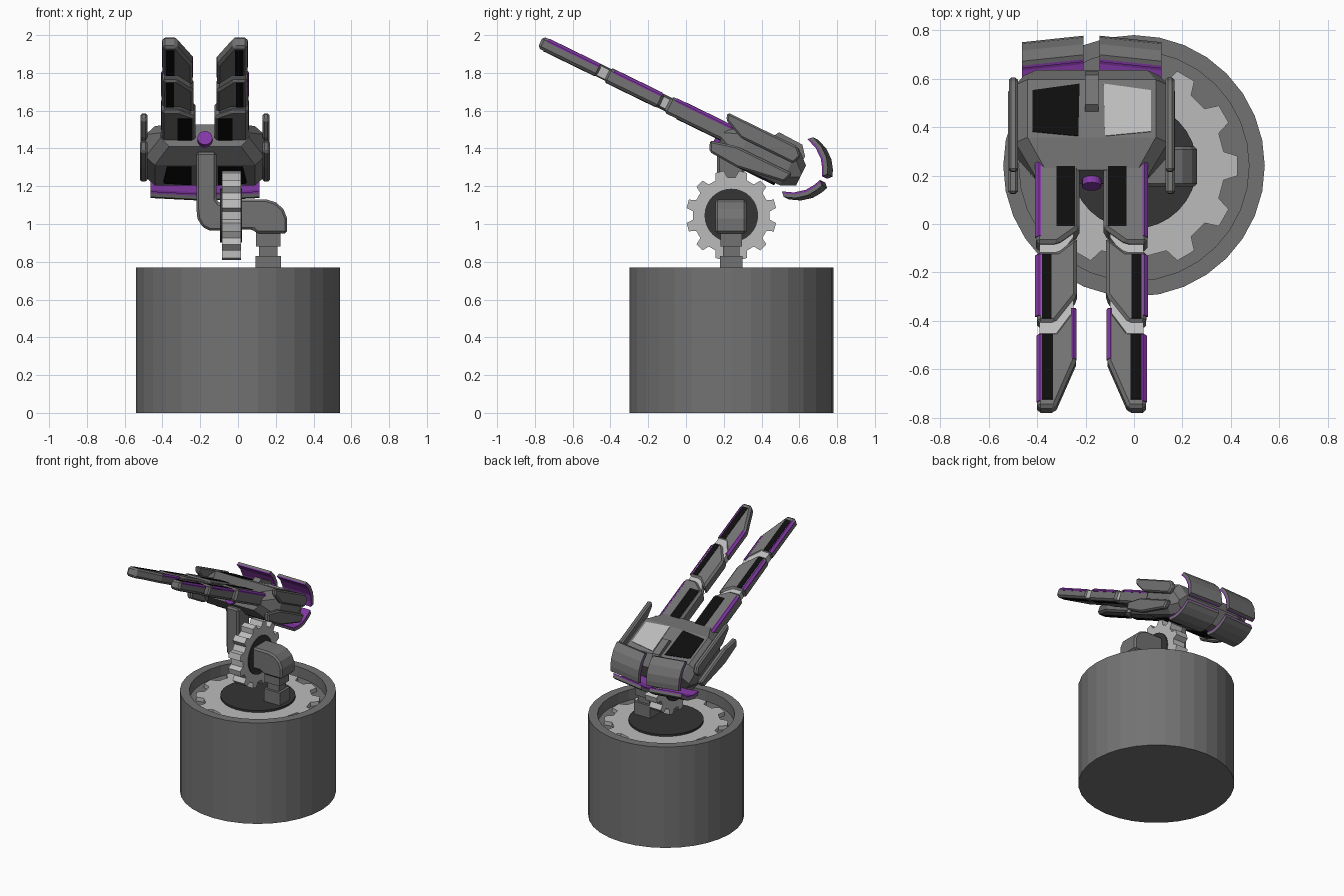
import bpy, bmesh
from math import sin, cos, pi, radians
from mathutils import Matrix

if "Cube" in bpy.data.objects:
    bpy.data.objects.remove(bpy.data.objects["Cube"])

# Frame of the tilted gun: local y runs back along the barrels, local z is up
GUN = Matrix.Translation((-0.175, 0.24, 1.47)) @ Matrix.Rotation(radians(-26), 4, 'X')


def material(name, r, g, b):
    m = bpy.data.materials.new(name)
    m.diffuse_color = (r, g, b, 1)
    m.use_nodes = True
    m.node_tree.nodes["Principled BSDF"].inputs["Base Color"].default_value = m.diffuse_color
    return m


GREY = material("mid_grey", 0.17, 0.17, 0.17)
LIGHT = material("light_grey", 0.5, 0.5, 0.5)
DARK = material("dark_grey", 0.035, 0.035, 0.035)
BLACK = material("black", 0.004, 0.004, 0.004)
PURPLE = material("purple", 0.23, 0.04, 0.38)


def loft(name, rings, mat, gun=False, mirror=False, bevel=0):
    """Skin equal-length rings of points and cap both ends."""
    bm = bmesh.new()
    vs = [[bm.verts.new(p) for p in ring] for ring in rings]
    n = len(vs[0])
    for a, b in zip(vs, vs[1:]):
        for i in range(n):
            bm.faces.new((a[i], a[(i + 1) % n], b[(i + 1) % n], b[i]))
    bm.faces.new(vs[0])
    bm.faces.new(vs[-1])
    bmesh.ops.recalc_face_normals(bm, faces=bm.faces)
    me = bpy.data.meshes.new(name)
    bm.to_mesh(me)
    bm.free()
    me.materials.append(mat)
    ob = bpy.data.objects.new(name, me)
    bpy.context.collection.objects.link(ob)
    if gun:
        ob.matrix_world = GUN
    if bevel:
        mod = ob.modifiers.new("chamfer", 'BEVEL')
        mod.width, mod.segments, mod.limit_method = bevel, 1, 'ANGLE'
    if mirror:
        ob.modifiers.new("mirror", 'MIRROR')
    return ob


def prism(name, pts, axis, lo, hi, mat, **kw):
    """Extrude a 2D profile along an axis."""
    place = {'x': lambda p, t: (t, p[0], p[1]),
             'y': lambda p, t: (p[0], t, p[1]),
             'z': lambda p, t: (p[0], p[1], t)}[axis]
    return loft(name, [[place(p, t) for p in pts] for t in (lo, hi)], mat, **kw)


def rect(x0, x1, y0, y1):
    return [(x0, y0), (x1, y0), (x1, y1), (x0, y1)]


def circle(cx, cy, r, n=32):
    return [(cx + r * cos(2 * pi * i / n), cy + r * sin(2 * pi * i / n)) for i in range(n)]


def gear(cx, cy, root, tip, teeth=12, turn=0.0):
    pts = []
    step = 2 * pi / teeth
    for i in range(teeth):
        for f, r in ((-0.30, root), (-0.18, tip), (0.18, tip), (0.30, root)):
            a = (i + f + turn) * step
            pts.append((cx + r * cos(a), cy + r * sin(a)))
    return pts


# Base drum with a recessed top
drum = [(0.54, 0), (0.54, 0.77), (0.475, 0.77), (0.475, 0.69)]
loft("base_drum", [[(x, y, z) for x, y in circle(0, 0.24, r)] for r, z in drum], GREY)
prism("base_gear", gear(0, 0.24, 0.375, 0.43), 'z', 0.685, 0.72, LIGHT)
prism("base_hub", circle(0, 0.24, 0.26), 'z', 0.69, 0.735, DARK)

# Stepped post, elbow, upright gear and arm
for name, w, z0, z1 in (("post_foot", 0.067, 0.73, 0.83), ("post_neck", 0.048, 0.83, 0.88),
                        ("post_collar", 0.064, 0.88, 0.96)):
    prism(name, rect(0.16 - w, 0.16 + w, 0.24 - w * 0.9, 0.24 + w * 0.9), 'z', z0, z1, GREY)
elbow = [(-0.03, 1.13), (0.15, 1.13), (0.20, 1.115), (0.24, 1.08), (0.26, 1.03),
         (0.26, 0.95), (0.10, 0.95), (0.08, 0.97), (-0.03, 0.97)]
prism("post_elbow", elbow, 'y', 0.155, 0.32, GREY, bevel=0.012)
arm = [(-0.03, 0.965), (-0.15, 0.965), (-0.19, 0.985), (-0.215, 1.03), (-0.22, 1.08), (-0.22, 1.38),
       (-0.115, 1.38), (-0.115, 1.13), (-0.10, 1.11), (-0.03, 1.11)]
prism("tilt_arm", arm, 'y', 0.165, 0.31, GREY, bevel=0.012)
prism("tilt_gear", gear(0.24, 1.045, 0.203, 0.24, turn=0.5), 'x', -0.085, 0.015, LIGHT)
prism("tilt_hub", circle(0.24, 1.045, 0.142), 'x', -0.095, 0.022, DARK)


# Gun hull: eight-sided sections from front to back
def section(s, a, w, top, bot):
    t, b = top - 0.05, bot + 0.05
    return [(-a, s, top), (a, s, top), (w, s, t), (w, s, b),
            (a, s, bot), (-a, s, bot), (-w, s, b), (-w, s, t)]


loft("gun_hull", [section(-0.04, 0.19, 0.235, 0.045, -0.085), section(0.085, 0.265, 0.315, 0.095, -0.135),
                  section(0.35, 0.265, 0.315, 0.095, -0.125), section(0.425, 0.23, 0.28, 0.03, -0.09)],
     GREY, gun=True)
for name, sx, mat in (("left_hatch", -1, BLACK), ("right_hatch", 1, LIGHT)):
    prism(name, [(sx * x, y) for x, y in ((0.245, 0.30), (0.05, 0.33), (0.055, 0.09), (0.245, 0.11))],
          'z', 0.08, 0.099, mat, gun=True)
prism("hull_spine", [(0.20, 0.09), (0.22, 0.125), (0.36, 0.12), (0.40, 0.07), (0.40, 0.0)],
      'x', -0.028, 0.028, GREY, gun=True)
prism("belly_panel", [(0.07, 0.10), (0.20, 0.10), (0.22, 0.30), (0.07, 0.32)],
      'z', -0.139, -0.12, BLACK, gun=True, mirror=True)
prism("front_lens", circle(0, -0.05, 0.04, 16), 'y', -0.07, 0.0, PURPLE, gun=True)

# Side blades, one pair above the other
prism("upper_blade", [(-0.07, 0.10), (-0.06, 0.06), (0.05, 0.01), (0.36, 0.01), (0.38, 0.06), (0.34, 0.10)],
      'x', 0.305, 0.342, GREY, gun=True, mirror=True, bevel=0.01)
prism("lower_blade", [(-0.09, -0.075), (-0.065, -0.13), (0.10, -0.14), (0.36, -0.10), (0.38, -0.04), (0.05, -0.04)],
      'x', 0.305, 0.345, GREY, gun=True, mirror=True, bevel=0.01)

# Barrels: three stepped segments, each seen from above as (x, y)
segments = [
    ([(0.225, -1.125), (0.15, -1.125), (0.065, -0.91), (0.065, -0.65), (0.15, -0.775), (0.225, -0.775)],
     0.034, (0.16, 0.205, -1.09, -0.79)),
    ([(0.225, -0.735), (0.15, -0.735), (0.06, -0.61), (0.06, -0.34), (0.14, -0.41), (0.23, -0.41)],
     0.040, (0.165, 0.205, -0.72, -0.425)),
    ([(0.23, -0.375), (0.14, -0.375), (0.05, -0.305), (0.05, 0.06), (0.23, 0.06)],
     0.048, (0.068, 0.145, -0.30, 0.0)),
]


def edge_strip(name, x, side, h, y0, y1):
    """Purple strip lying on the chamfered upper edge of a barrel."""
    pts = [(x + side * dx, h + dz) for dx, dz in
           ((0.003, -0.02), (0.003, -0.012), (-0.012, 0.002), (-0.02, 0.001), (-0.02, -0.02))]
    prism(name, pts, 'y', y0, y1, PURPLE, gun=True, mirror=True)


for i, (plan, h, panel) in enumerate(segments, 1):
    prism(f"barrel_segment_{i}", plan, 'z', -h, h, GREY, gun=True, mirror=True, bevel=0.014)
    for side, z in (("top", h), ("under", -h)):
        prism(f"barrel_{side}_panel_{i}", rect(*panel), 'z', z - 0.003, z + 0.003, BLACK, gun=True, mirror=True)
    edge_strip(f"barrel_strip_{i}", plan[-1][0], 1, h, plan[0][1] + 0.03, plan[-1][1] - 0.015)
edge_strip("barrel_inner_strip", 0.065, -1, 0.034, -0.90, -0.67)
for name, y in (("front_joint", -0.80), ("rear_joint", -0.45)):
    prism(name, [(0.215, y), (0.15, y), (0.075, y + 0.11), (0.075, y + 0.25), (0.215, y + 0.25)],
          'z', -0.028, 0.028, LIGHT, gun=True, mirror=True)

# Curved rear flaps: grey shell with a purple inner lining, mirrored above and below
arc = [(0.415, 0.168), (0.475, 0.145), (0.525, 0.105), (0.555, 0.06), (0.57, 0.025)]


def flap(name, out, inn, flip, mat):
    shell = [(y + out, z + out) for y, z in arc] + [(y + inn, z + inn) for y, z in reversed(arc)]
    rings = [[(x, y - back, 0.004 + flip * z) for y, z in shell] for x, back in ((0.033, 0.0), (0.288, 0.03))]
    loft(name, rings, mat, gun=True, mirror=True)


for place, flip in (("upper", 1), ("lower", -1)):
    flap(f"{place}_rear_flap", 0.008, -0.006, flip, GREY)
    flap(f"{place}_flap_lining", -0.006, -0.014, flip, PURPLE)
